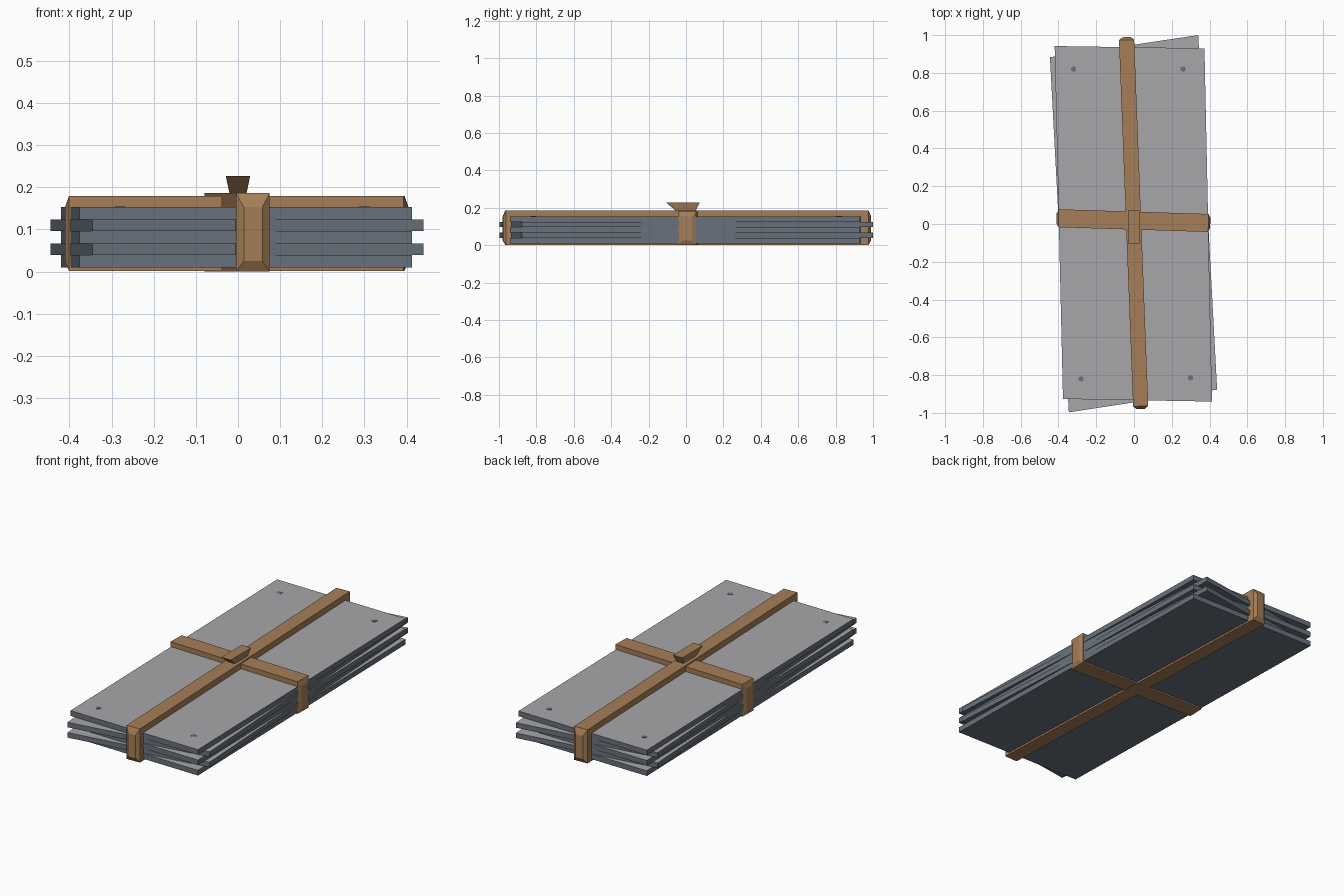
import bpy, bmesh, math
from mathutils import Matrix, Vector

if "Cube" in bpy.data.objects:
    bpy.data.objects.remove(bpy.data.objects["Cube"])


def material(name, rgb):
    m = bpy.data.materials.new(name)
    m.diffuse_color = (*rgb, 1)
    m.use_nodes = True
    m.node_tree.nodes["Principled BSDF"].inputs["Base Color"].default_value = m.diffuse_color
    return m


SLATE = material("slate_metal", (0.14, 0.165, 0.2))
GREY = material("grey_face", (0.39, 0.39, 0.40))
LEATHER = material("brown_leather", (0.38, 0.21, 0.095))


def finish(bm, name, mats, matrix=Matrix()):
    bm.transform(matrix)
    bmesh.ops.recalc_face_normals(bm, faces=bm.faces[:])
    bm.normal_update()
    me = bpy.data.meshes.new(name)
    if len(mats) > 1:          # second colour goes on upward faces
        for f in bm.faces:
            f.material_index = 1 if f.normal.z > 0.9 else 0
    bm.to_mesh(me)
    bm.free()
    for m in mats:
        me.materials.append(m)
    ob = bpy.data.objects.new(name, me)
    bpy.context.collection.objects.link(ob)
    return ob


def loft(bm, a, b):
    """Solid between two quads with matching corner order."""
    va = [bm.verts.new(p) for p in a]
    vb = [bm.verts.new(p) for p in b]
    bm.faces.new(va[::-1])
    bm.faces.new(vb)
    for i in range(4):
        j = (i + 1) % 4
        bm.faces.new((va[i], va[j], vb[j], vb[i]))


def rect_y(y, w, z0, z1):
    return [(-w / 2, y, z0), (w / 2, y, z0), (w / 2, y, z1), (-w / 2, y, z1)]


# Five stacked plates, alternating between two skewed outlines
straight = [(-0.376, -0.926), (0.413, -0.94), (0.373, 0.93), (-0.42, 0.942)]
twisted = [(-0.345, -0.997), (0.44, -0.877), (0.34, 1.0), (-0.445, 0.883)]
levels = [0.01, 0.039, 0.067, 0.096, 0.124, 0.153]
for i in range(5):
    outline = twisted if i % 2 else straight
    bm = bmesh.new()
    loft(bm, [(x, y, levels[i]) for x, y in outline],
         [(x, y, levels[i + 1]) for x, y in outline])
    finish(bm, f"plate_{i + 1}", [SLATE, GREY])

# Rivets flush in the top plate
for i, (x, y) in enumerate([(-0.32, 0.82), (0.26, 0.82), (-0.28, -0.82), (0.30, -0.815)]):
    bm = bmesh.new()
    bmesh.ops.create_cone(bm, cap_ends=True, segments=6, radius1=0.015,
                          radius2=0.015, depth=0.004)
    finish(bm, f"rivet_{i + 1}", [SLATE], Matrix.Translation((x, y, 0.1525)))


def strap(name, half, bulge, width, thick, z0, top, centre, angle):
    """Band around the stack: top and bottom runs and tapered ends along y."""
    bm = bmesh.new()
    loft(bm, rect_y(-half, width, 0.148, top), rect_y(half, width, 0.148, top))
    loft(bm, rect_y(-half, width, z0, 0.012), rect_y(half, width, z0, 0.012))
    for s in (-1, 1):
        loft(bm, rect_y(s * (half - thick), width, z0, top), rect_y(s * half, width, z0, top))
        loft(bm, rect_y(s * half, width, z0, top),
             rect_y(s * (half + bulge), width * 0.55, 0.025, 0.153))
    finish(bm, name, [LEATHER],
           Matrix.Translation(centre) @ Matrix.Rotation(math.radians(angle), 4, 'Z'))


strap("long_strap", 0.97, 0.015, 0.08, 0.04, 0.0, 0.186, (-0.002, 0.005, 0), 2.2)
strap("cross_strap", 0.397, 0.01, 0.095, 0.02, 0.002, 0.18, (-0.003, 0.018, 0), 88.2)

# Flared knot on the crossing
bm = bmesh.new()
loft(bm, [(-0.019, -0.05, 0.18), (0.019, -0.05, 0.18), (0.019, 0.05, 0.18), (-0.019, 0.05, 0.18)],
     [(-0.029, -0.106, 0.227), (0.029, -0.106, 0.227), (0.029, 0.073, 0.227), (-0.029, 0.073, 0.227)])
finish(bm, "knot", [LEATHER])
